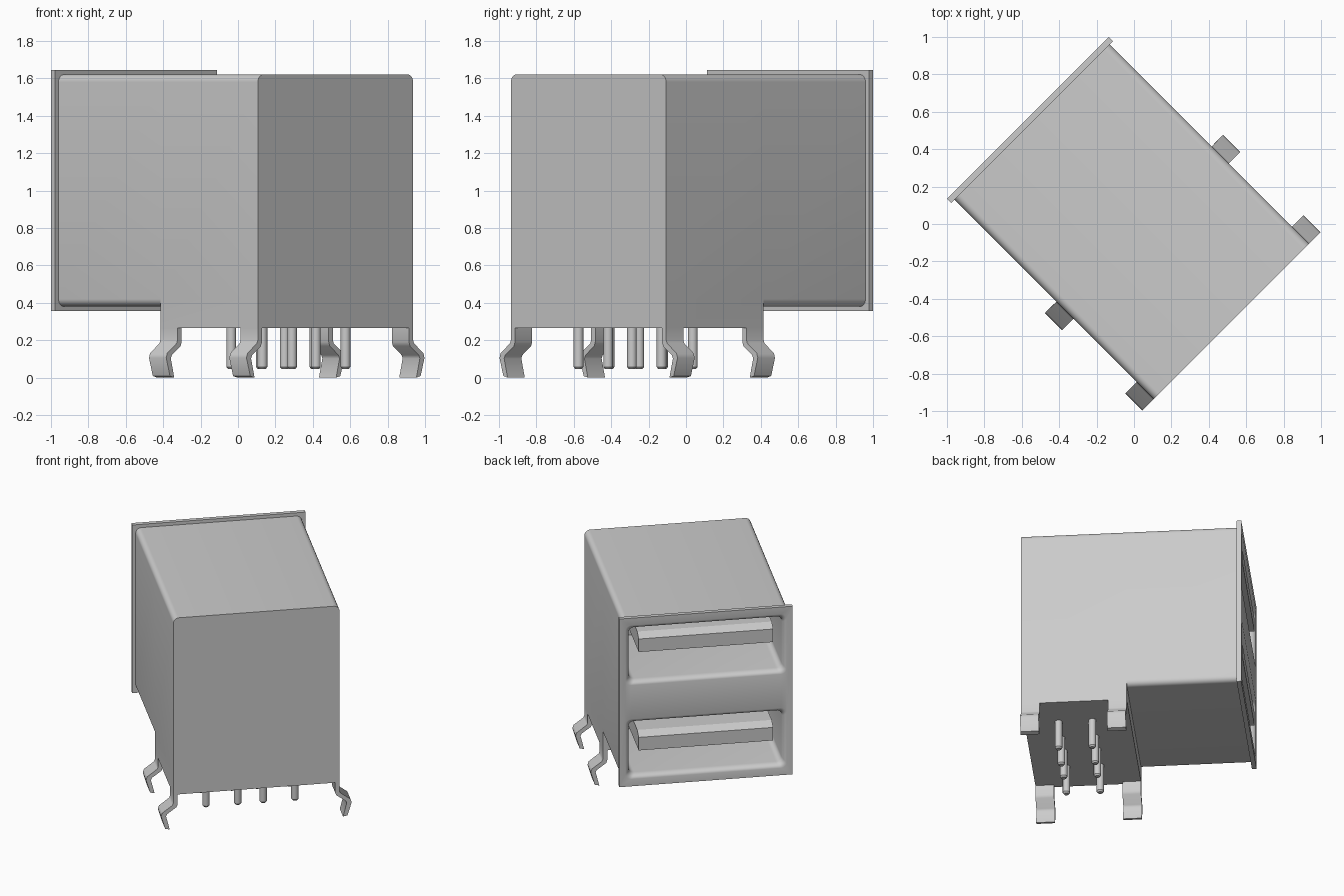
import bpy, bmesh, math

cube = bpy.data.objects.get("Cube")
if cube:
    bpy.data.objects.remove(cube, do_unlink=True)

# Single metal colour
metal = bpy.data.materials.new("plain_grey")
metal.use_nodes = True
grey = (0.6, 0.6, 0.6, 1.0)
metal.diffuse_color = grey
metal.node_tree.nodes["Principled BSDF"].inputs["Base Color"].default_value = grey

TURN = math.radians(45)      # whole connector is turned on its vertical axis
HALF = 0.587                 # half width of the shell
BACK, FRONT, FACE = -0.737, 0.77, 0.8025


def finish(obj, angle=35):
    obj.data.materials.clear()
    obj.data.materials.append(metal)
    bpy.ops.object.select_all(action="DESELECT")
    obj.select_set(True)
    bpy.context.view_layer.objects.active = obj
    bpy.ops.object.shade_smooth_by_angle(angle=math.radians(angle))


def loft(name, rings):
    """Skin a list of equal-length point rings and cap both ends."""
    bm = bmesh.new()
    rows = [[bm.verts.new(p) for p in ring] for ring in rings]
    n = len(rows[0])
    for a, b in zip(rows, rows[1:]):
        for i in range(n):
            j = (i + 1) % n
            bm.faces.new((a[i], a[j], b[j], b[i]))
    bm.faces.new(rows[0])
    bm.faces.new(rows[-1])
    bmesh.ops.remove_doubles(bm, verts=bm.verts[:], dist=1e-5)
    bmesh.ops.recalc_face_normals(bm, faces=bm.faces[:])
    mesh = bpy.data.meshes.new(name)
    bm.to_mesh(mesh)
    bm.free()
    obj = bpy.data.objects.new(name, mesh)
    obj.rotation_euler.z = TURN
    bpy.context.collection.objects.link(obj)
    return obj


def rounded(half, z0, z1, r, steps=6):
    """Rounded rectangle in the width/height plane."""
    corners = [(half - r, z1 - r, 0), (r - half, z1 - r, 90),
               (r - half, z0 + r, 180), (half - r, z0 + r, 270)]
    pts = []
    for cx, cz, start in corners:
        for k in range(steps + 1):
            a = math.radians(start + 90 * k / steps)
            pts.append((cx + r * math.cos(a), cz + r * math.sin(a)))
    return pts


def at(y, pts):
    return [(x, y, z) for x, z in pts]


# Shell: deep rear part, stepped-up front part and mounting flange
RAD, LOW, BASE = 0.04, 0.38, 0.265
body = rounded(HALF, LOW, 1.62, RAD)
rear = []
for x, z in body:
    if z > LOW + RAD - 1e-5:
        rear.append((x, z))
    elif abs(x) < HALF - RAD + 1e-5:
        rear.append((x, BASE))
    else:
        rear.append((math.copysign(HALF, x), BASE))
rim = rounded(0.612, 0.355, 1.645, 0)
shell = loft("shell", [at(BACK, rear), at(0, rear), at(0, body),
                       at(FRONT, body), at(FRONT, rim), at(FACE, rim)])

# Two sockets with flared lips, cut into the front
sockets = ((0.41, 0.87, 0.625), (1.13, 1.59, 1.38))
for z0, z1, _ in sockets:
    rings = [at(FACE + 0.02, rounded(0.57, z0, z1, RAD))]
    for k in range(6):
        a = math.radians(90 * k / 5)
        inset = 0.03 * math.sin(a)
        depth = 0.05 * (1 - math.cos(a))
        rings.append(at(FACE - depth,
                        rounded(0.57 - inset, z0 + inset, z1 - inset, RAD)))
    rings.append(at(0.05, rounded(0.54, z0 + 0.03, z1 - 0.03, RAD)))
    cutter = loft("socket_cutter", rings)
    cutter.hide_render = True
    mod = shell.modifiers.new("socket", "BOOLEAN")
    mod.operation = "DIFFERENCE"
    mod.solver = "EXACT"
    mod.object = cutter
    bpy.context.view_layer.objects.active = shell
    bpy.ops.object.modifier_apply(modifier=mod.name)
    bpy.data.objects.remove(cutter, do_unlink=True)
finish(shell)

# Contact tongue in each socket, chamfered at the front top edge
for label, (_, _, z) in zip(("lower", "upper"), sockets):
    side = [(0.04, z), (0.8, z), (0.8, z + 0.1), (0.74, z + 0.13), (0.04, z + 0.13)]
    finish(loft(label + "_tongue",
                [[(x, y, h) for y, h in side] for x in (-0.475, 0.475)]), 15)

# Four bent spring legs
outer = [(HALF, BASE), (HALF, 0.2), (0.594, 0.183), (0.665, 0.13),
         (0.673, 0.105), (0.644, 0.008)]
inner = [(0.612, 0), (0.638, 0.102), (0.63, 0.12), (0.564, 0.168),
         (0.556, 0.19), (0.556, BASE)]
for side, s in (("left", 1), ("right", -1)):
    for place, y in (("rear", BACK), ("middle", -0.13)):
        finish(loft(f"{side}_{place}_leg",
                    [[(s * x, yy, z) for x, z in outer + inner]
                     for yy in (y, y + 0.13)]), 40)

# Two rows of four round solder pins with chamfered tips
for row, y in enumerate((-0.263, -0.499)):
    for col, x in enumerate((-0.314, -0.09, 0.09, 0.314)):
        rings = []
        for z, r in ((0.045, 0.017), (0.057, 0.026), (0.3, 0.026)):
            rings.append([(x + r * math.cos(math.tau * k / 20),
                           y + r * math.sin(math.tau * k / 20), z)
                          for k in range(20)])
        finish(loft(f"pin_{row + 1}_{col + 1}", rings))
